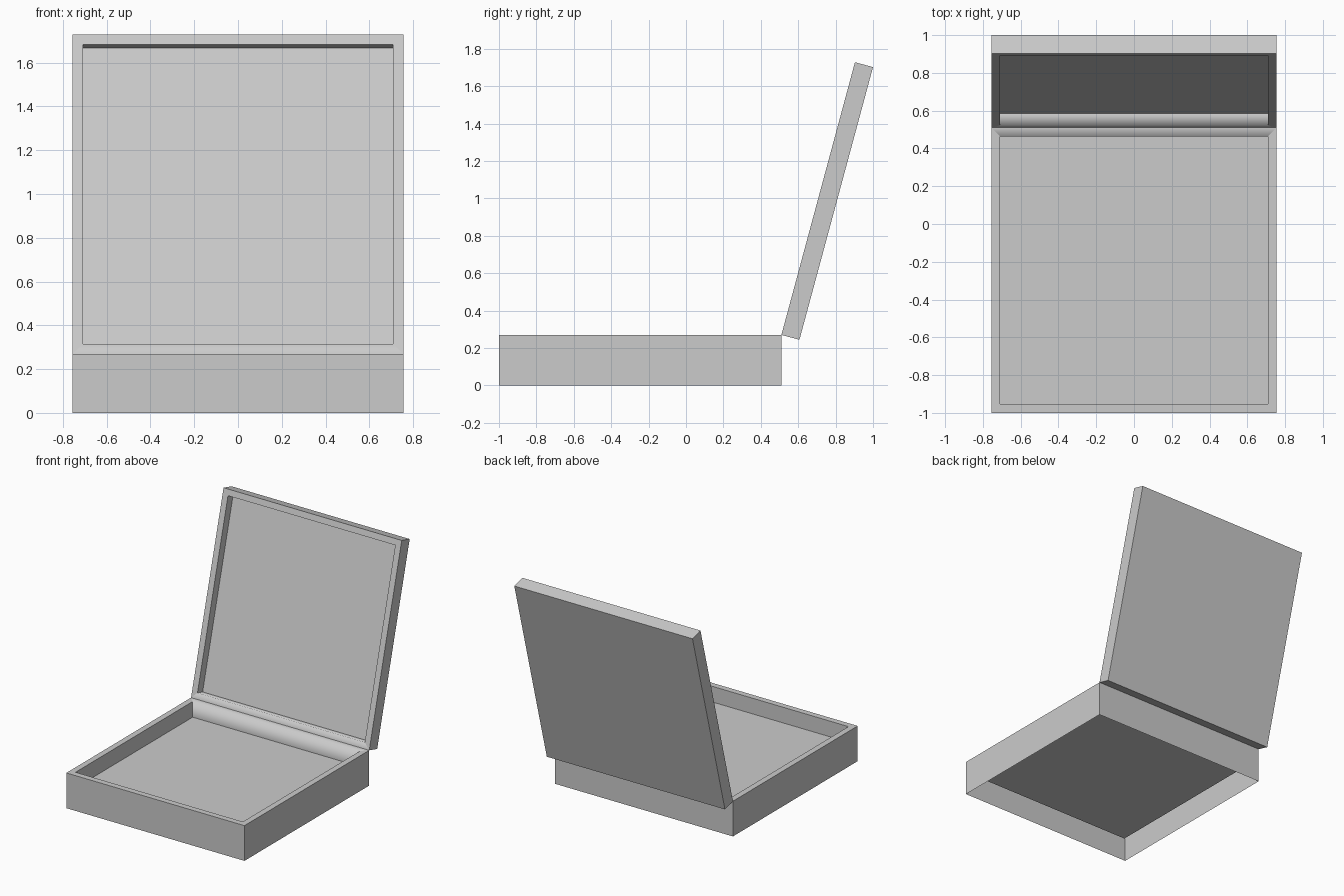
import bpy
import bmesh
from math import radians
from mathutils import Matrix

cube = bpy.data.objects.get("Cube")
if cube:
    bpy.data.objects.remove(cube, do_unlink=True)

WIDTH = LENGTH = 1.51
RIM = 0.065
HINGE = (0, 0.51, 0.27)

grey = bpy.data.materials.new("plain grey")
grey.use_nodes = True
color = (0.6, 0.6, 0.6, 1)
grey.diffuse_color = color
grey.node_tree.nodes["Principled BSDF"].inputs["Base Color"].default_value = color


def tray(name, height, depth, side, angle, open_bottom):
    """Shallow tray whose rim edge lies on the hinge; side is its direction in y."""
    bm = bmesh.new()
    place = Matrix.Translation((0, side * LENGTH / 2, -height / 2))
    bmesh.ops.create_cube(bm, size=1, matrix=place @ Matrix.Diagonal((WIDTH, LENGTH, height, 1)))
    top = max(bm.faces, key=lambda f: f.calc_center_median().z)
    bottom = min(bm.faces, key=lambda f: f.calc_center_median().z)

    # Rim, then the recess sunk inside it
    rim = bmesh.ops.inset_individual(bm, faces=[top], thickness=RIM)["faces"]
    walls = bmesh.ops.inset_individual(bm, faces=[top], thickness=0, depth=-depth)["faces"]

    # Soft shading only on the rim strip and recess wall beside the hinge
    for face in rim + walls:
        face.smooth = abs(face.calc_center_median().y) < RIM * 1.1
    if open_bottom:
        bmesh.ops.delete(bm, geom=[bottom], context='FACES')

    mesh = bpy.data.meshes.new(name)
    bm.to_mesh(mesh)
    bm.free()
    mesh.materials.append(grey)
    obj = bpy.data.objects.new(name, mesh)
    obj.location = HINGE
    obj.rotation_euler.x = radians(angle)
    bpy.context.collection.objects.link(obj)


# Box base, hollow underneath, and the lid leaning back
tray("box_base", 0.27, 0.12, -1, 0, True)
tray("lid", 0.1, 0.065, 1, 74.9, False)
